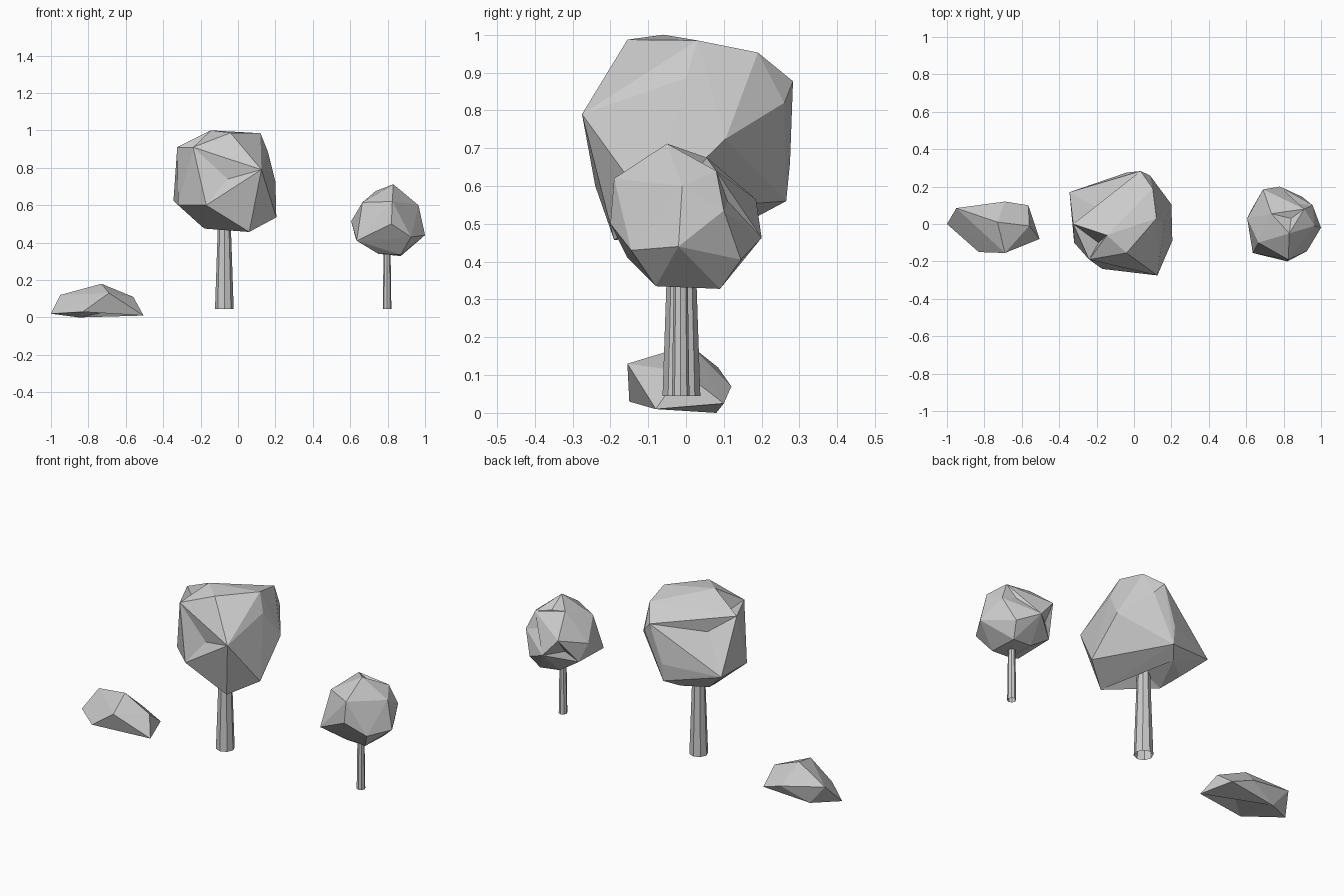
import bpy, bmesh
from mathutils import Vector
from mathutils.bvhtree import BVHTree

if "Cube" in bpy.data.objects:
    bpy.data.objects.remove(bpy.data.objects["Cube"])


def finish(name, bm):
    bmesh.ops.recalc_face_normals(bm, faces=bm.faces)
    me = bpy.data.meshes.new(name)
    bm.to_mesh(me)
    bm.free()
    ob = bpy.data.objects.new(name, me)
    bpy.context.collection.objects.link(ob)
    return ob


def faceted_lump(name, points, dents=()):
    """Low-poly solid wrapped around corner points, with facets pushed in."""
    bm = bmesh.new()
    for p in points:
        bm.verts.new(p)
    res = bmesh.ops.convex_hull(bm, input=bm.verts)
    junk = {g for g in res["geom_interior"] + res["geom_unused"]
            if isinstance(g, bmesh.types.BMVert)}
    bmesh.ops.delete(bm, geom=list(junk), context='VERTS')
    mid = sum((v.co for v in bm.verts), Vector()) / len(bm.verts)
    for d in dents:
        bm.faces.ensure_lookup_table()
        d = Vector(d)
        hit = BVHTree.FromBMesh(bm).ray_cast(mid, d - mid)
        if hit[2] is not None:
            poked = bmesh.ops.poke(bm, faces=[bm.faces[hit[2]]])
            poked["verts"][0].co = d
    return finish(name, bm)


def trunk(name, x, y, z0, z1, r0, r1):
    """Open tapered eight-sided tube."""
    bm = bmesh.new()
    bmesh.ops.create_cone(bm, cap_ends=False, segments=8, radius1=r0,
                          radius2=r1, depth=z1 - z0)
    bmesh.ops.translate(bm, verts=bm.verts, vec=Vector((x, y, (z0 + z1) / 2)))
    return finish(name, bm)


# Rock
faceted_lump("rock", [
    (-1, 0, .02), (-.95, .085, .12), (-.73, .01, .18),
    (-.69, -.155, .13), (-.56, -.01, .11), (-.565, .10, .025),
    (-.505, -.08, .01), (-.69, .12, .07), (-.83, -.15, .03),
    (-.85, .08, 0)], dents=[(-.68, -.02, .035)])

# Large tree
trunk("large_trunk", -.073, -.012, .045, .6, .05, .031)
faceted_lump("large_crown", [
    (-.345, .17, .625), (-.325, 0, .91), (-.32, -.1, .6), (-.24, -.19, .91),
    (-.17, -.24, .6), (-.145, -.06, 1), (-.04, -.155, .987),
    (.12, .03, .985), (.125, -.275, .79), (.16, 0, .885), (.205, -.09, .535),
    (.2, .105, .725), (.06, -.19, .457), (-.18, -.01, .475), (.1, .19, .953),
    (.035, .283, .877), (.085, .26, .82), (-.04, .275, .66), (-.04, .265, .56),
    (-.1, .19, .52), (-.22, .1, .51)],
    dents=[(-.2, .09, .82), (-.19, -.1, .86), (-.055, -.215, .74),
           (-.05, 0, .53)])

# Small tree
trunk("small_trunk", .797, -.014, .045, .4, .023, .018)
faceted_lump("small_crown", [
    (.83, -.05, .712), (.735, .055, .675), (.665, -.1, .615), (.825, -.19, .62),
    (.965, -.01, .6), (1, -.02, .44), (.925, -.145, .43), (.87, -.08, .335),
    (.87, .09, .328), (.75, -.08, .34), (.75, .08, .34), (.635, -.155, .41),
    (.605, .03, .515), (.82, -.2, .5), (.955, .10, .535), (.9, .145, .405),
    (.78, .2, .463), (.69, .185, .565), (.91, .08, .64), (.63, .08, .42)],
    dents=[(.84, .03, .645), (.87, .11, .56), (.69, .12, .48)])
